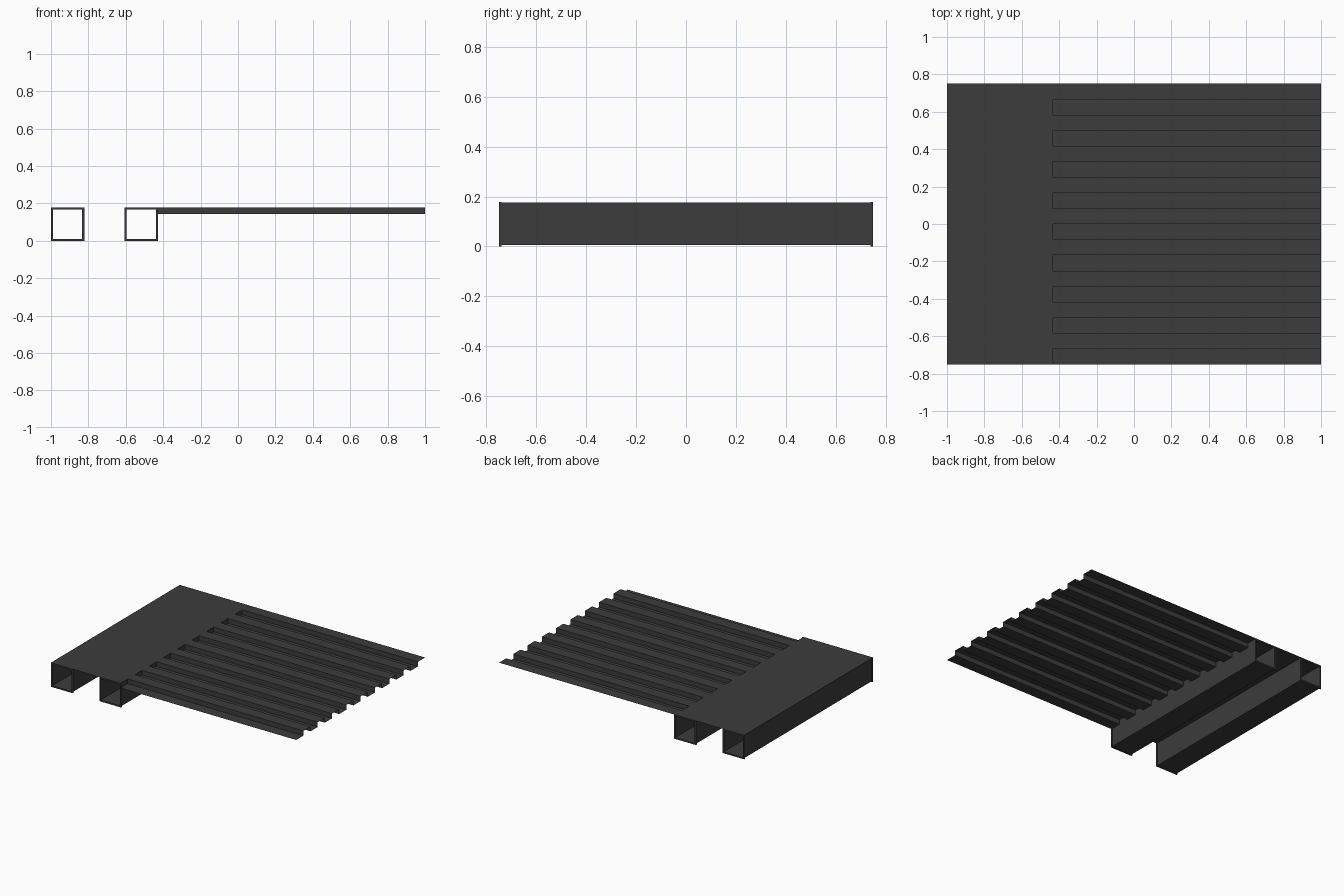
import bpy

cube = bpy.data.objects.get("Cube")
if cube:
    bpy.data.objects.remove(cube, do_unlink=True)

steel = bpy.data.materials.new("dark grey steel")
steel.use_nodes = True
GREY = (0.045, 0.045, 0.045, 1)
steel.diffuse_color = GREY
steel.node_tree.nodes["Principled BSDF"].inputs["Base Color"].default_value = GREY

HALF = 0.75      # half depth along y
TOP = 0.178      # deck level
DROP = 0.035     # groove depth


def make(name, verts, faces):
    mesh = bpy.data.meshes.new(name)
    mesh.from_pydata(verts, [], faces)
    mesh.materials.append(steel)
    obj = bpy.data.objects.new(name, mesh)
    bpy.context.collection.objects.link(obj)
    return obj


def tube(name, x0, x1, z0, z1, y0, y1, wall):
    """Square tube along y, open at both ends, with walls of real thickness."""
    verts = []
    for y in (y0, y1):
        for i in (0, wall):
            verts += [(x0 + i, y, z0 + i), (x1 - i, y, z0 + i),
                      (x1 - i, y, z1 - i), (x0 + i, y, z1 - i)]
    faces = []
    for a in range(4):
        b = (a + 1) % 4
        faces += [(a, b, 8 + b, 8 + a), (4 + b, 4 + a, 12 + a, 12 + b),
                  (b, a, 4 + a, 4 + b), (8 + a, 8 + b, 12 + b, 12 + a)]
    return make(name, verts, faces)


# Square support tubes with a slightly larger rim at each end
for label, x0, x1 in (("outer", -1.0, -0.822), ("inner", -0.606, -0.428)):
    tube(label + "_tube", x0 + 0.005, x1 - 0.005, 0.005, TOP - 0.001,
         -HALF, HALF, 0.005)
    for end, y in (("front", -HALF), ("back", HALF - 0.01)):
        tube(f"{label}_{end}_rim", x0, x1, 0, TOP, y, y + 0.01, 0.011)

# Flat sheet spanning both tubes
make("flat_deck",
     [(-1, -HALF, TOP), (-0.433, -HALF, TOP), (-0.433, HALF, TOP), (-1, HALF, TOP)],
     [(0, 1, 2, 3)])

# Corrugated sheet: alternating ridges and grooves from back to front
STRIPS = 18
step = 2 * HALF / STRIPS
profile = []
for i in range(STRIPS):
    z = TOP - DROP * (i % 2)
    y = HALF - i * step
    profile += [(y, z), (y - step, z)]
verts = [(x, y, z) for y, z in profile for x in (-0.433, 1)]
faces = [(2 * i, 2 * i + 2, 2 * i + 3, 2 * i + 1) for i in range(len(profile) - 1)]
make("corrugated_deck", verts, faces)
